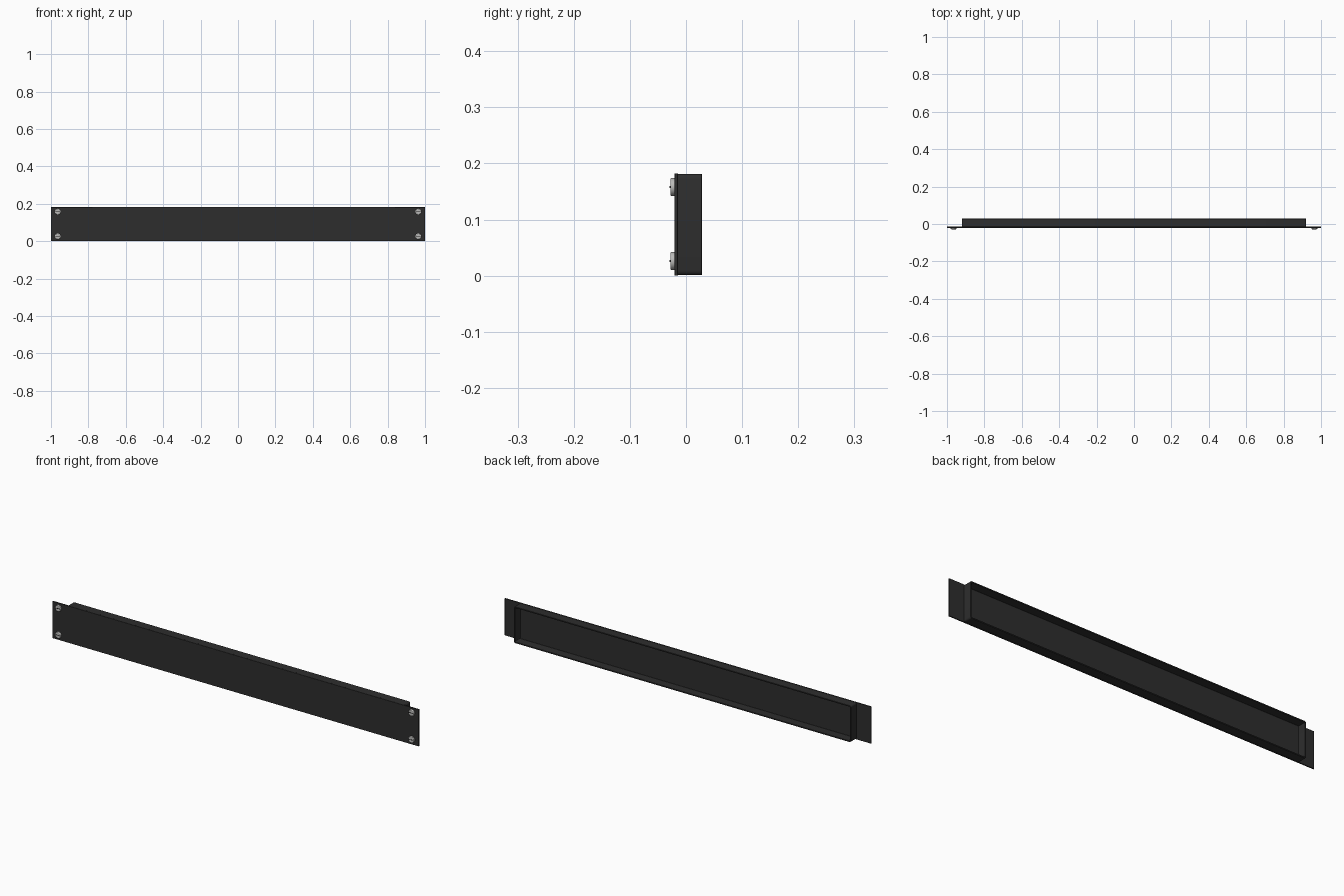
import bpy, bmesh, math
from mathutils import Matrix, Vector

if "Cube" in bpy.data.objects:
    bpy.data.objects.remove(bpy.data.objects["Cube"])

HEIGHT = 0.182
MID = HEIGHT / 2


def material(name, rgb, roughness=0.6):
    mat = bpy.data.materials.new(name)
    mat.use_nodes = True
    mat.diffuse_color = (*rgb, 1)
    shader = mat.node_tree.nodes["Principled BSDF"]
    shader.inputs["Base Color"].default_value = (*rgb, 1)
    shader.inputs["Roughness"].default_value = roughness
    return mat


black = material("black paint", (0.027, 0.027, 0.027))
steel = material("screw steel", (0.5, 0.5, 0.49), 0.4)
dark = material("slot dark", (0.01, 0.01, 0.01))


def finish(bm, name, mat, bevel=0.0):
    mesh = bpy.data.meshes.new(name)
    bmesh.ops.recalc_face_normals(bm, faces=bm.faces)
    bm.to_mesh(mesh)
    bm.free()
    obj = bpy.data.objects.new(name, mesh)
    bpy.context.collection.objects.link(obj)
    mesh.materials.append(mat)
    if bevel:
        mod = obj.modifiers.new("soft edge", "BEVEL")
        mod.width, mod.segments, mod.limit_method = bevel, 2, "ANGLE"
    bpy.ops.object.select_all(action="DESELECT")
    obj.select_set(True)
    bpy.context.view_layer.objects.active = obj
    bpy.ops.object.shade_smooth_by_angle(angle=math.radians(35))
    return obj


def box(low, high):
    low, high = Vector(low), Vector(high)
    bm = bmesh.new()
    place = Matrix.Translation((low + high) / 2) @ Matrix.Diagonal((*(high - low), 1))
    bmesh.ops.create_cube(bm, size=1, matrix=place)
    return bm


# Flat front plate with mounting ears
finish(box((-1, -0.0205, 0), (1, -0.0145, HEIGHT)), "front_plate", black, 0.0008)

# Folded flange: a shallow tray with rounded corners, open at the back
bm = box((-0.92, -0.018, 0.001), (0.92, 0.0285, HEIGHT - 0.001))
corners = [e for e in bm.edges
           if abs(e.verts[0].co.y - e.verts[1].co.y) > 0.01]
bmesh.ops.bevel(bm, geom=corners, offset=0.008, segments=3, profile=0.5,
                affect="EDGES")
bm.normal_update()
back = max(bm.faces, key=lambda f: f.calc_center_median().y)
bmesh.ops.inset_region(bm, faces=[back], thickness=0.006, use_even_offset=True)
floor = bmesh.ops.extrude_face_region(bm, geom=[back])
bmesh.ops.delete(bm, geom=[f for f in [back] if f.is_valid], context="FACES")
for v in floor["geom"]:
    if isinstance(v, bmesh.types.BMVert):
        v.co.y = -0.014
finish(bm, "rear_flange", black, 0.0012)

# Slotted screws in the four ear corners
for side, x in (("right", -0.964), ("left", 0.964)):
    for level, z in (("lower", 0.026), ("upper", 0.158)):
        bm = bmesh.new()
        place = Matrix.Translation((x, -0.0235, z)) @ Matrix.Rotation(math.pi / 2, 4, "X")
        bmesh.ops.create_cone(bm, cap_ends=True, segments=24, radius1=0.016,
                              radius2=0.016, depth=0.009, matrix=place)
        finish(bm, f"{side}_{level}_screw_head", steel, 0.002)
        finish(box((x - 0.012, -0.029, z - 0.0015), (x + 0.012, -0.0275, z + 0.0015)),
               f"{side}_{level}_screw_slot", dark)
